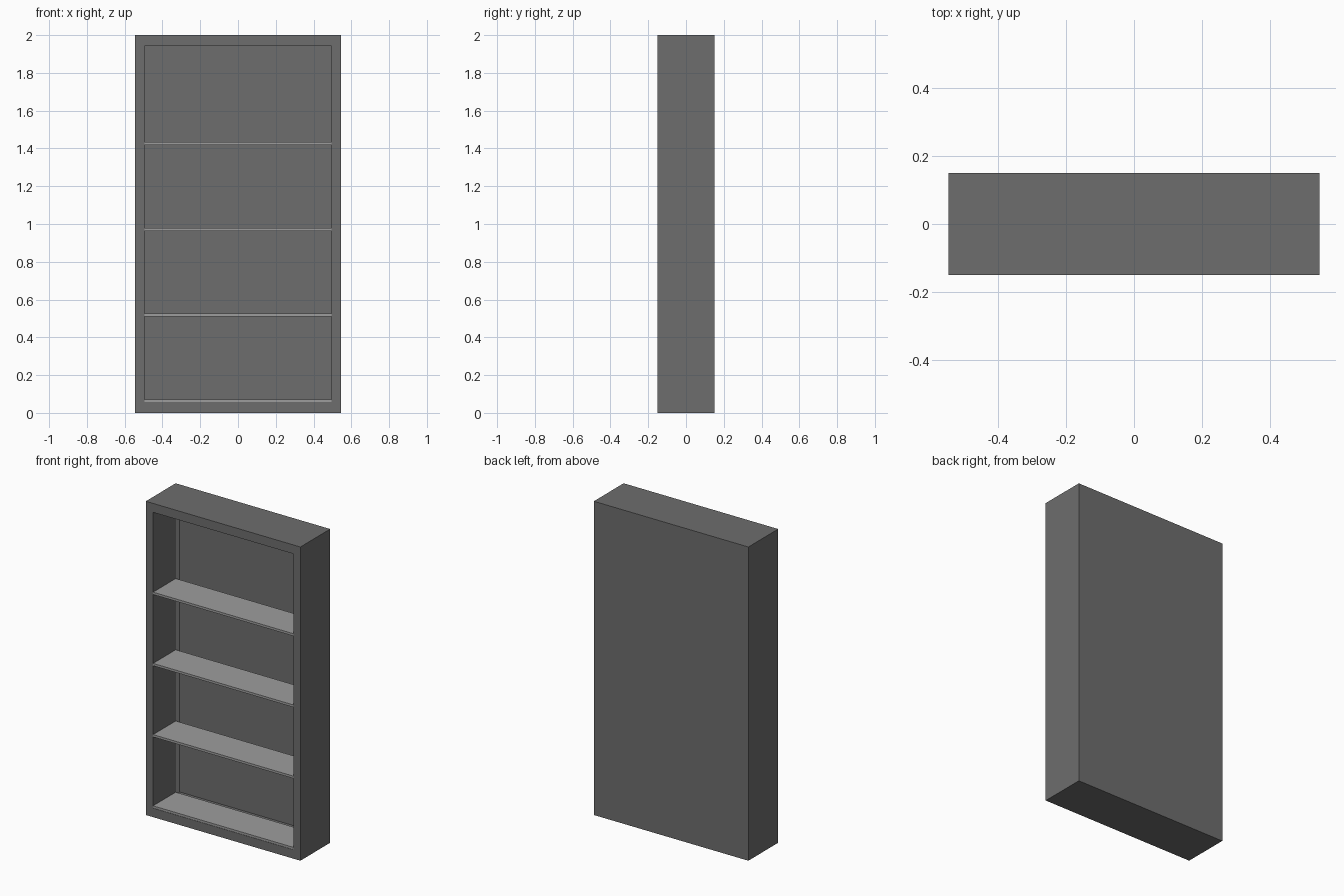
import bpy, bmesh
from mathutils import Matrix, Vector

cube = bpy.data.objects.get("Cube")
if cube:
    bpy.data.objects.remove(cube, do_unlink=True)


def material(name, value):
    mat = bpy.data.materials.new(name)
    mat.use_nodes = True
    colour = (value, value, value, 1)
    mat.diffuse_color = colour
    mat.node_tree.nodes["Principled BSDF"].inputs["Base Color"].default_value = colour
    return mat


DARK = material("dark grey", 0.155)
LIGHT = material("light grey", 0.34)

WIDTH, DEPTH, HEIGHT = 1.09, 0.30, 2.0
INNER_X, INNER_BOTTOM, INNER_TOP = 0.495, 0.057, 1.943
SHELF_DEPTH, REBATE = 0.23, 0.04
FRONT = -DEPTH / 2


def box_mesh(size, centre):
    bm = bmesh.new()
    bmesh.ops.create_cube(bm, size=1, matrix=Matrix.Translation(centre) @ Matrix.Diagonal((*size, 1)))
    bm.normal_update()
    return bm


def add_object(name, bm, *mats):
    mesh = bpy.data.meshes.new(name)
    bm.to_mesh(mesh)
    bm.free()
    for mat in mats:
        mesh.materials.append(mat)
    obj = bpy.data.objects.new(name, mesh)
    bpy.context.collection.objects.link(obj)
    return obj


# Cabinet: a box whose front is inset to a frame and pushed inward
bm = box_mesh((WIDTH, DEPTH, HEIGHT), Vector((0, 0, HEIGHT / 2)))
front = min(bm.faces, key=lambda f: f.calc_center_median().y)
bmesh.ops.inset_individual(bm, faces=[front], thickness=0.05)
for v in front.verts:
    v.co.x = INNER_X if v.co.x > 0 else -INNER_X
    v.co.z = INNER_TOP if v.co.z > HEIGHT / 2 else INNER_BOTTOM
bm.normal_update()
bmesh.ops.inset_individual(bm, faces=[front], thickness=0, depth=-SHELF_DEPTH)
bm.normal_update()
strip = bmesh.ops.inset_individual(bm, faces=[front], thickness=0, depth=-REBATE)["faces"]
bm.normal_update()

# Pale strips on the side walls behind the shelves
for f in strip:
    if f is not front and abs(f.normal.x) > 0.9:
        f.material_index = 1
add_object("cabinet", bm, DARK, LIGHT)

# Evenly spaced shelves
THICK, LOWEST, SPACING = 0.015, 0.071, 0.454
for i in range(4):
    top = LOWEST + i * SPACING
    centre = Vector((0, FRONT + SHELF_DEPTH / 2 + 0.001, top - THICK / 2))
    bm = box_mesh((2 * INNER_X, SHELF_DEPTH - 0.002, THICK), centre)
    add_object(f"shelf_{i + 1}", bm, LIGHT)
